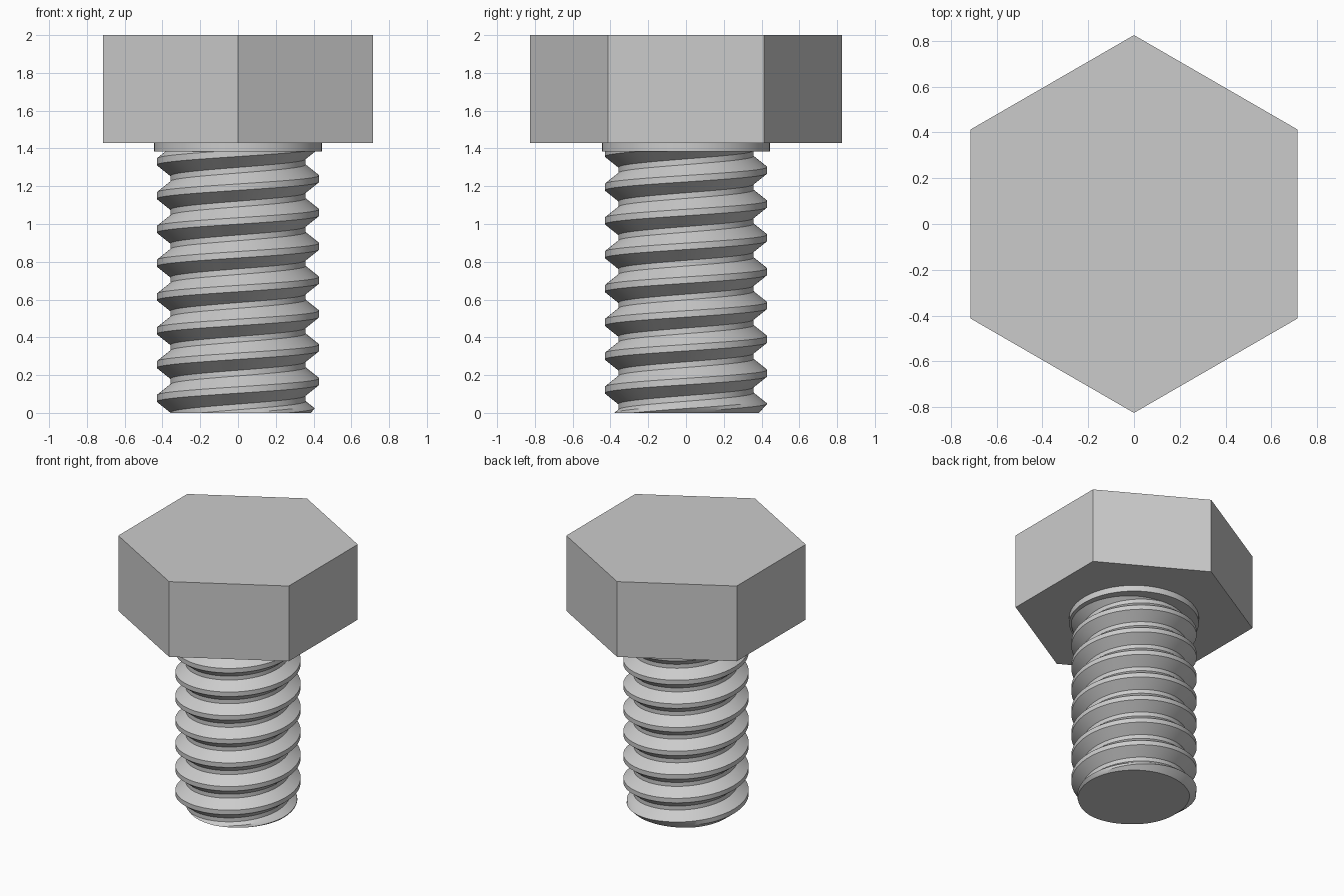
import bpy
import bmesh
import math

cube = bpy.data.objects.get("Cube")
if cube:
    bpy.data.objects.remove(cube, do_unlink=True)

# Plain grey steel
steel = bpy.data.materials.new("grey steel")
steel.use_nodes = True
GREY = (0.6, 0.6, 0.6, 1)
steel.diffuse_color = GREY
steel.node_tree.nodes["Principled BSDF"].inputs["Base Color"].default_value = GREY


def finish(name, bm):
    """Clean the mesh, make the object and shade it."""
    bmesh.ops.remove_doubles(bm, verts=bm.verts[:], dist=1e-5)
    bmesh.ops.recalc_face_normals(bm, faces=bm.faces[:])
    mesh = bpy.data.meshes.new(name)
    bm.to_mesh(mesh)
    bm.free()
    mesh.materials.append(steel)
    obj = bpy.data.objects.new(name, mesh)
    bpy.context.collection.objects.link(obj)
    bpy.ops.object.select_all(action='DESELECT')
    obj.select_set(True)
    bpy.context.view_layer.objects.active = obj
    bpy.ops.object.shade_smooth_by_angle(angle=math.radians(30))
    return obj


def prism(name, sides, radius, bottom, top):
    """Upright prism with one corner on the y axis."""
    bm = bmesh.new()
    angles = [math.pi / 2 + math.tau * i / sides for i in range(sides)]
    base = bm.faces.new([bm.verts.new((radius * math.cos(a), radius * math.sin(a), bottom))
                         for a in angles])
    lid = bmesh.ops.extrude_face_region(bm, geom=[base], use_keep_orig=True)["geom"]
    moved = [v for v in lid if isinstance(v, bmesh.types.BMVert)]
    bmesh.ops.translate(bm, verts=moved, vec=(0, 0, top - bottom))
    return finish(name, bm)


# Thread dimensions
PITCH, MAJOR, MINOR = 0.179, 0.43, 0.358
CREST, ROOT = 0.034, 0.03
FLANK = (PITCH - CREST - ROOT) / 2
CREST_HEIGHT = 0.166          # crest centre on the +x side
TIP, TOP, CHAMFER = 0.0, 1.4, 0.385
SEGMENTS = 96


def thread_radius(z, shift):
    """Trapezoidal thread profile with a chamfered tip."""
    d = abs((z - shift + PITCH / 2) % PITCH - PITCH / 2)
    t = min(1, max(0, (d - CREST / 2) / FLANK))
    return min(MAJOR + (MINOR - MAJOR) * t, CHAMFER + z)


def threaded_shank():
    bm = bmesh.new()
    half = CREST / 2
    steps = [-half, half, half + FLANK / 3, half + FLANK * 2 / 3, half + FLANK,
             half + FLANK + ROOT, PITCH - half - FLANK * 2 / 3, PITCH - half - FLANK / 3]
    columns = []
    for i in range(SEGMENTS + 1):
        turn = i / SEGMENTS
        a = math.tau * turn
        shift = CREST_HEIGHT + PITCH * turn
        column = []
        for n in range(-4, 10):
            for s in steps:
                z = min(TOP, max(TIP, shift + n * PITCH + s))
                r = thread_radius(z, shift)
                column.append(bm.verts.new((r * math.cos(a), r * math.sin(a), z)))
        columns.append(column)
    for a, b in zip(columns, columns[1:]):
        for k in range(len(a) - 1):
            bm.faces.new((a[k], b[k], b[k + 1], a[k + 1]))
    # End caps
    for k in (0, -1):
        bm.faces.new([c[k] for c in columns[:-1]])
    return finish("threaded_shank", bm)


prism("hex_head", 6, 0.825, 1.43, 2.0)
prism("collar", 96, 0.445, 1.385, 1.43)
threaded_shank()
